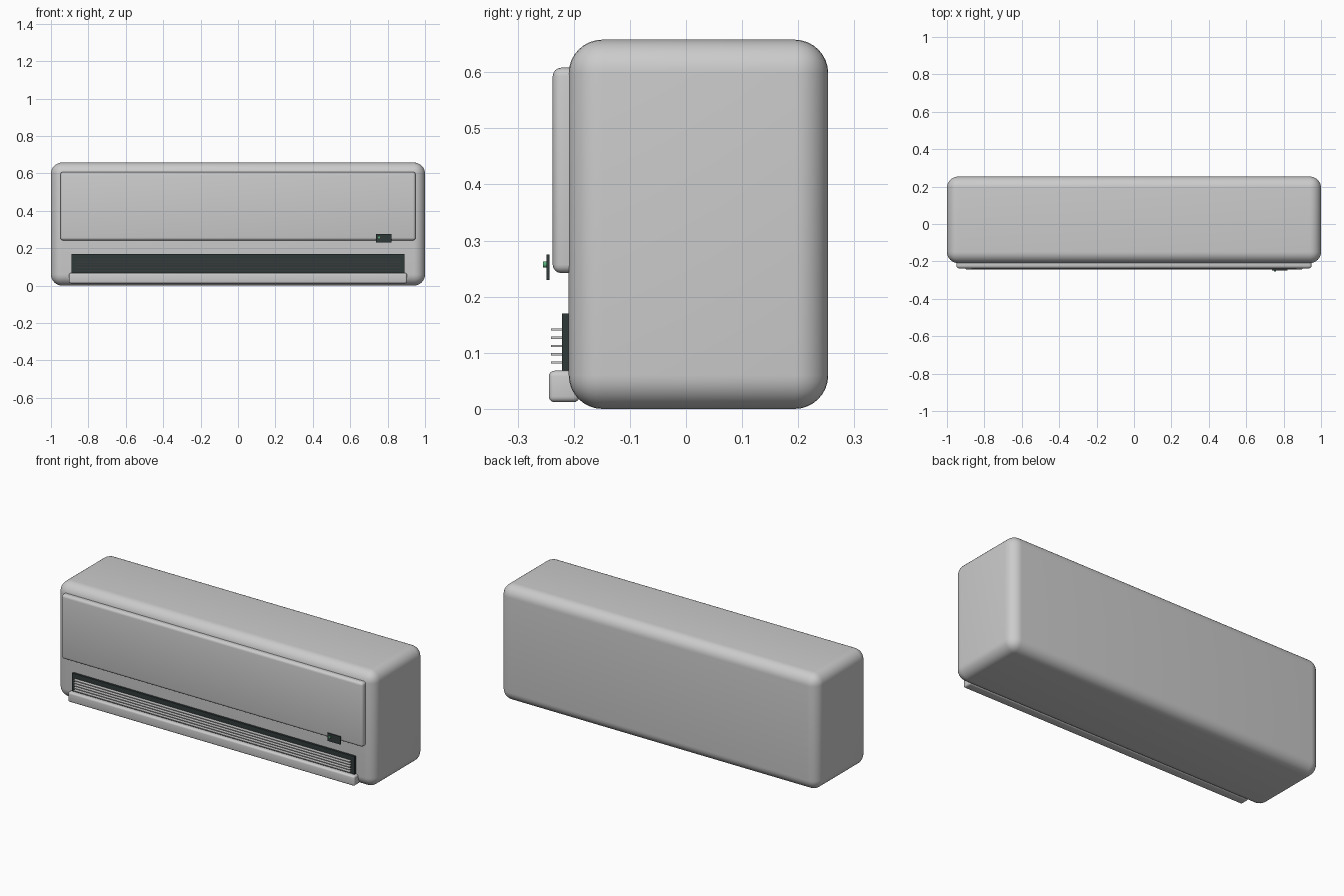
import bpy
import math

if "Cube" in bpy.data.objects:
    bpy.data.objects.remove(bpy.data.objects["Cube"])


def material(name, color):
    m = bpy.data.materials.new(name)
    m.diffuse_color = (*color, 1)
    m.use_nodes = True
    m.node_tree.nodes["Principled BSDF"].inputs["Base Color"].default_value = m.diffuse_color
    return m


dark = material("dark_plastic", (0.03, 0.04, 0.04))
green = material("green_light", (0.1, 0.45, 0.2))


def box(name, x, y, z, bevel=0, segments=4, mat=None):
    """Box from (min, max) ranges, with optional rounded edges."""
    center = [(r[0] + r[1]) / 2 for r in (x, y, z)]
    bpy.ops.mesh.primitive_cube_add(size=1, location=center)
    ob = bpy.context.object
    ob.name = name
    ob.scale = [r[1] - r[0] for r in (x, y, z)]
    bpy.ops.object.transform_apply(location=False, rotation=False, scale=True)
    if bevel:
        mod = ob.modifiers.new("rounding", 'BEVEL')
        mod.width = bevel
        mod.segments = segments
        bpy.ops.object.modifier_apply(modifier=mod.name)
        bpy.ops.object.shade_smooth_by_angle(angle=math.radians(35))
    if mat:
        ob.data.materials.append(mat)
    return ob


# Main rounded housing
box("housing", (-1, 1), (-0.209, 0.2535), (0, 0.658), 0.06, 8)

# Raised front cover
box("front_panel", (-0.95, 0.95), (-0.2375, -0.19), (0.242, 0.608), 0.015)

# Dark air outlet with thin horizontal slats
box("air_outlet", (-0.89, 0.89), (-0.221, -0.18), (0.06, 0.17), mat=dark)
for i in range(5):
    z = 0.0825 + i * 0.0147
    box(f"slat_{i + 1}", (-0.87, 0.87), (-0.241, -0.215), (z - 0.002, z + 0.002))

# Deflector flap below the outlet
box("deflector_flap", (-0.903, 0.903), (-0.2445, -0.19), (0.012, 0.068), 0.01)

# Display plate with indicator light
box("display", (0.737, 0.82), (-0.249, -0.2437), (0.23, 0.275), mat=dark)
bpy.ops.mesh.primitive_cylinder_add(vertices=24, radius=0.0055, depth=0.006,
                                    location=(0.754, -0.2515, 0.2575),
                                    rotation=(math.pi / 2, 0, 0))
led = bpy.context.object
led.name = "indicator_light"
led.data.materials.append(green)
bpy.ops.object.shade_smooth_by_angle(angle=math.radians(35))
